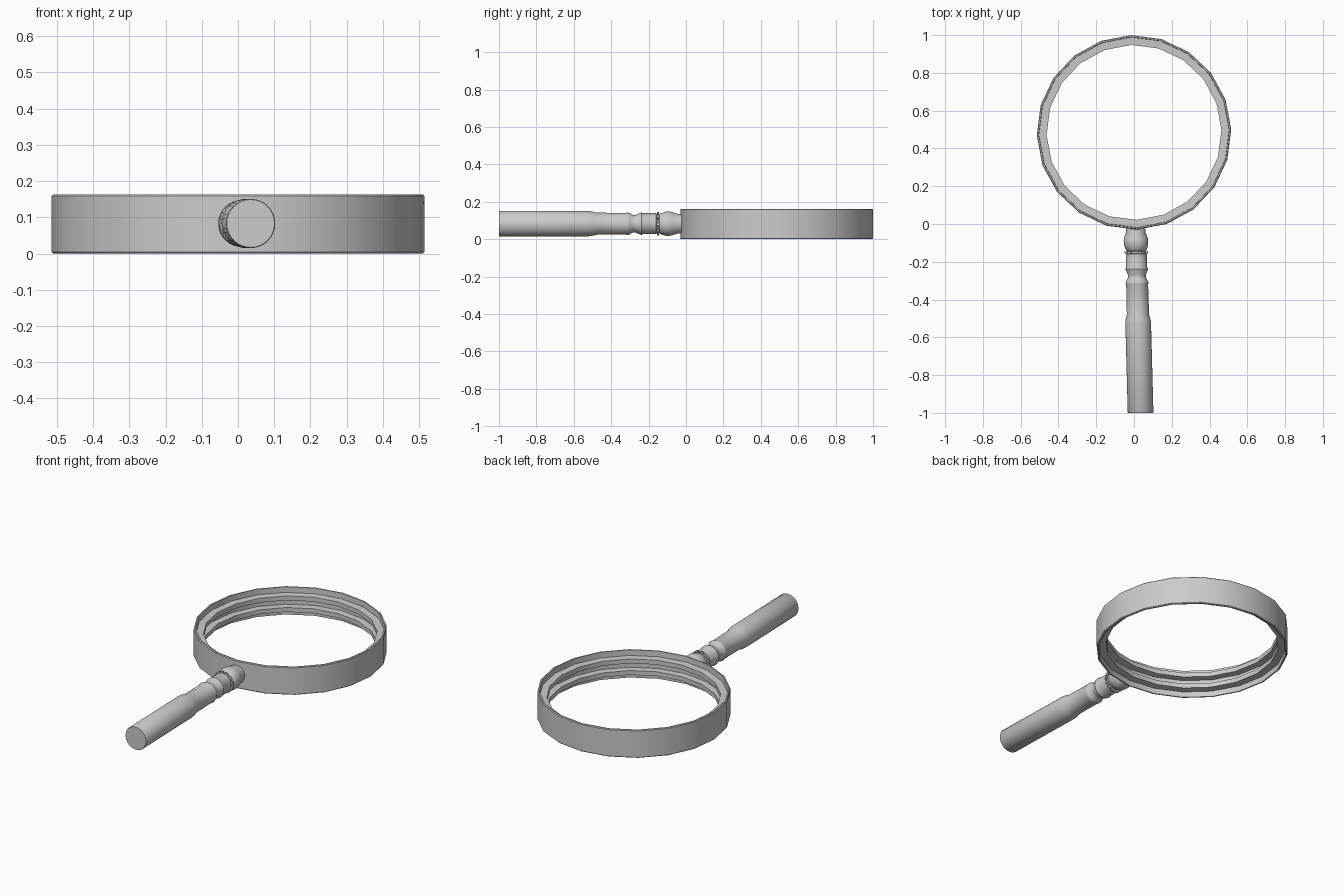
import bpy, bmesh, math

if "Cube" in bpy.data.objects:
    bpy.data.objects.remove(bpy.data.objects["Cube"])

RING_Y, MID_Z = 0.485, 0.083


def finish(name, bm, angle):
    bmesh.ops.recalc_face_normals(bm, faces=bm.faces)
    me = bpy.data.meshes.new(name)
    bm.to_mesh(me)
    bm.free()
    ob = bpy.data.objects.new(name, me)
    bpy.context.collection.objects.link(ob)
    bpy.ops.object.select_all(action='DESELECT')
    ob.select_set(True)
    bpy.context.view_layer.objects.active = ob
    bpy.ops.object.shade_smooth_by_angle(angle=math.radians(angle))
    return ob


def lathe(bm, profile, sides, place, closed, start=0.0):
    """Spin (radius, height) points; place maps (u, v, height) to a position."""
    loops = []
    for r, h in profile:
        loops.append([bm.verts.new(place(r * math.cos(start + math.tau * i / sides),
                                         r * math.sin(start + math.tau * i / sides), h))
                      for i in range(sides)])
    pairs = list(zip(loops, loops[1:]))
    if closed:
        pairs.append((loops[-1], loops[0]))
    else:
        bm.faces.new(loops[0])
        bm.faces.new(loops[-1])
    for a, b in pairs:
        for i in range(sides):
            j = (i + 1) % sides
            bm.faces.new((a[i], a[j], b[j], b[i]))


def on_ring(u, v, h):
    return (u, RING_Y + v, h)


def on_handle(u, v, h):
    # the handle leans slightly towards +x at its far end
    return (0.008 - 0.027 * h + u, h, MID_Z + v)


# Lens frame: thin 20-sided wall with two inner lips and a groove between
frame_profile = [
    (0.511, 0.0), (0.515, 0.004), (0.515, 0.159), (0.511, 0.163),
    (0.504, 0.163), (0.503, 0.130), (0.463, 0.128), (0.463, 0.102),
    (0.500, 0.100), (0.500, 0.062), (0.463, 0.060), (0.463, 0.034),
    (0.503, 0.032), (0.504, 0.0)]
bm = bmesh.new()
lathe(bm, frame_profile, 20, on_ring, True, math.radians(1.7))
finish("lens_frame", bm, 35)

# Turned handle with grip, waist and collar
handle_profile = [
    (0.066, -1.0), (0.068, -0.997), (0.068, -0.53), (0.066, -0.505),
    (0.059, -0.48), (0.058, -0.32), (0.061, -0.312), (0.058, -0.303),
    (0.047, -0.283), (0.047, -0.270), (0.058, -0.245), (0.060, -0.238),
    (0.056, -0.230), (0.056, -0.160), (0.050, -0.157), (0.050, -0.143),
    (0.054, -0.140), (0.064, -0.110), (0.065, -0.090), (0.063, -0.075),
    (0.052, -0.045), (0.052, -0.023)]
bm = bmesh.new()
lathe(bm, handle_profile, 32, on_handle, False)
finish("handle", bm, 40)

# Segmented band in the groove below the collar
bm = bmesh.new()
SEGMENTS = 12
for k in range(SEGMENTS):
    angles = [math.tau * (k + f) / SEGMENTS for f in (0.0, 0.33, 0.66)]
    cols = [[bm.verts.new(on_handle(r * math.cos(a), r * math.sin(a), h))
             for r, h in ((0.048, -0.155), (0.063, -0.155), (0.063, -0.145), (0.048, -0.145))]
            for a in angles]
    bm.faces.new(cols[0])
    bm.faces.new(cols[-1])
    for a, b in zip(cols, cols[1:]):
        for i in range(4):
            j = (i + 1) % 4
            bm.faces.new((a[i], a[j], b[j], b[i]))
finish("notched_band", bm, 30)
